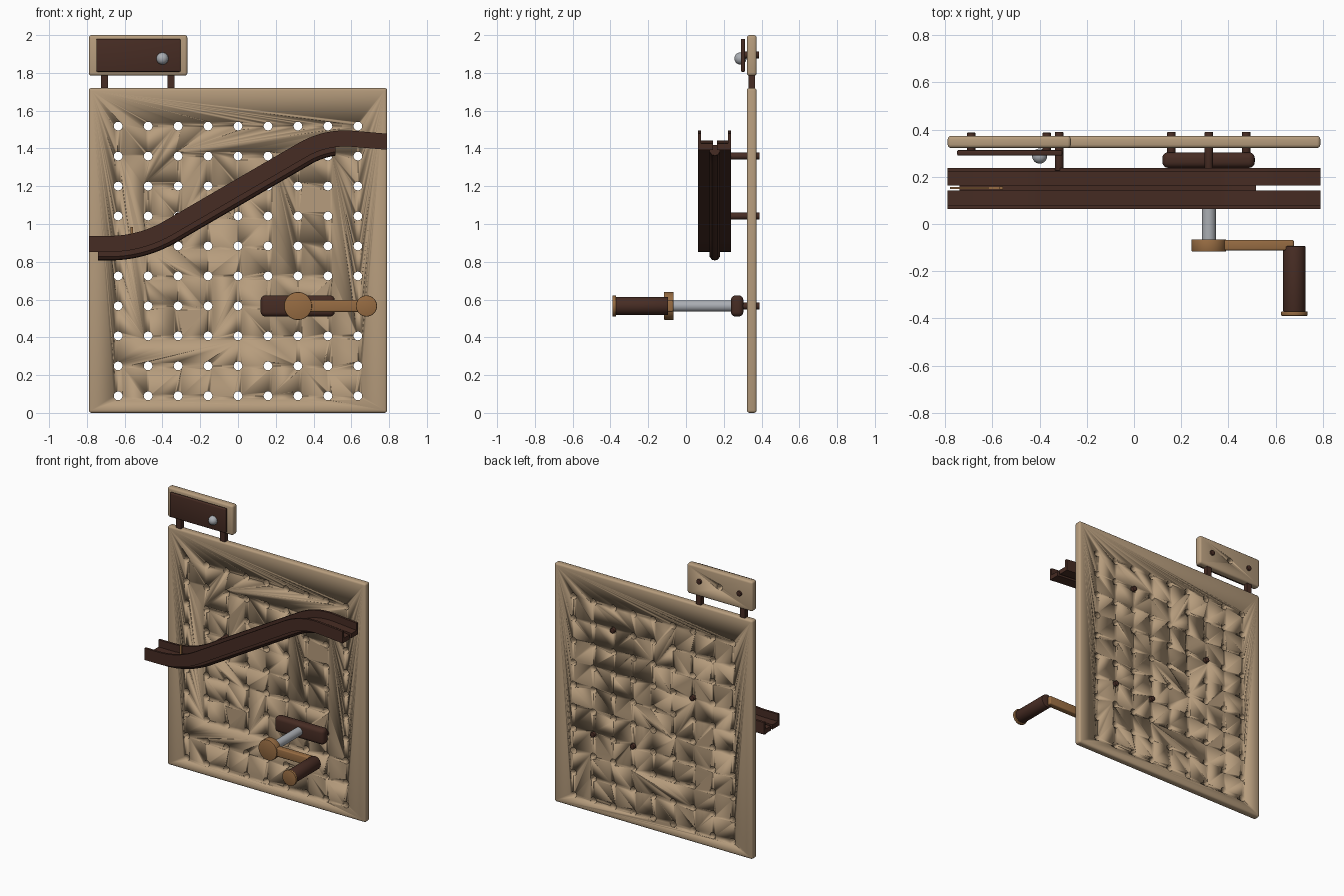
import bpy
import bmesh
from math import pi, radians
from mathutils import Vector, Matrix

cube = bpy.data.objects.get("Cube")
if cube:
    bpy.data.objects.remove(cube, do_unlink=True)


def material(name, rgb):
    mat = bpy.data.materials.new(name)
    mat.use_nodes = True
    color = (*rgb, 1)
    mat.diffuse_color = color
    bsdf = mat.node_tree.nodes["Principled BSDF"]
    bsdf.inputs["Base Color"].default_value = color
    bsdf.inputs["Roughness"].default_value = 0.6
    return mat


TAN = material("light_wood", (0.47, 0.335, 0.205))
DARK = material("dark_walnut", (0.062, 0.025, 0.017))
OAK = material("golden_wood", (0.31, 0.15, 0.055))
STEEL = material("grey_metal", (0.40, 0.42, 0.45))


def finish(name, bm, mat, bevel=0, segments=3):
    bmesh.ops.recalc_face_normals(bm, faces=bm.faces)
    mesh = bpy.data.meshes.new(name)
    bm.to_mesh(mesh)
    bm.free()
    mesh.materials.append(mat)
    obj = bpy.data.objects.new(name, mesh)
    bpy.context.collection.objects.link(obj)
    bpy.ops.object.select_all(action="DESELECT")
    obj.select_set(True)
    bpy.context.view_layer.objects.active = obj
    if bevel:
        mod = obj.modifiers.new("rounded_edges", "BEVEL")
        mod.width, mod.segments = bevel, segments
        bpy.ops.object.modifier_apply(modifier=mod.name)
    bpy.ops.object.shade_smooth_by_angle(angle=radians(35))
    return obj


def box(name, low, high, mat, bevel=0, segments=3):
    low, high = Vector(low), Vector(high)
    bm = bmesh.new()
    bmesh.ops.create_cube(bm, size=1)
    bmesh.ops.scale(bm, vec=high - low, verts=bm.verts)
    bmesh.ops.translate(bm, vec=(low + high) / 2, verts=bm.verts)
    return finish(name, bm, mat, bevel, segments)


def add_rod(bm, x, z, y0, y1, radius, sides):
    place = Matrix.Translation((x, (y0 + y1) / 2, z)) @ Matrix.Rotation(pi / 2, 4, "X")
    bmesh.ops.create_cone(bm, cap_ends=True, segments=sides, radius1=radius,
                          radius2=radius, depth=y1 - y0, matrix=place)


def rod(name, x, z, y0, y1, radius, mat, bevel=0, sides=32):
    bm = bmesh.new()
    add_rod(bm, x, z, y0, y1, radius, sides)
    return finish(name, bm, mat, bevel, 2)


def drill(obj, spots, radius):
    bm = bmesh.new()
    for x, z in spots:
        add_rod(bm, x, z, 0.25, 0.45, radius, 20)
    cutter = finish("hole_cutter", bm, obj.data.materials[0])
    cutter.hide_render = True
    bpy.context.view_layer.objects.active = obj
    mod = obj.modifiers.new("holes", "BOOLEAN")
    mod.operation, mod.solver, mod.object = "DIFFERENCE", "EXACT", cutter
    bpy.ops.object.modifier_apply(modifier=mod.name)
    bpy.data.objects.remove(cutter, do_unlink=True)


def sweep(name, path, profile, mat):
    """Carry a (y, height) section along an (x, z) path with upright ends."""
    bm = bmesh.new()
    rings = []
    last = len(path) - 1
    for i, p in enumerate(path):
        up = Vector((0, 1))
        if 0 < i < last:
            run = (path[i + 1] - path[i - 1]).normalized()
            up = Vector((-run.y, run.x))
        rings.append([bm.verts.new((p.x + up.x * h, y, p.y + up.y * h))
                      for y, h in profile])
    n = len(profile)
    for a, b in zip(rings, rings[1:]):
        for j in range(n):
            bm.faces.new((a[j], a[(j + 1) % n], b[(j + 1) % n], b[j]))
    bm.faces.new(rings[0])
    bm.faces.new(rings[-1])
    return finish(name, bm, mat)


def rounded_path(points, reach, steps=16):
    pts = [Vector(p) for p in points]
    out = [pts[0]]
    for before, corner, after in zip(pts, pts[1:], pts[2:]):
        a = corner + (before - corner).normalized() * reach
        b = corner + (after - corner).normalized() * reach
        for i in range(steps + 1):
            t = i / steps
            out.append(a * (1 - t) ** 2 + corner * 2 * t * (1 - t) + b * t * t)
    return out + [pts[-1]]


# Perforated board
GRID = 0.1587
board = box("pegboard", (-0.79, 0.322, 0), (0.79, 0.374, 1.72), TAN, 0.014)
drill(board, [((c - 4) * GRID, 0.09 + r * GRID) for c in range(9) for r in range(10)], 0.023)

# Ramp channel: two L-shaped halves with an open slot between them
path = rounded_path([(-0.79, 0.937), (-0.525, 0.937), (0.455, 1.507), (0.79, 1.478)], 0.16)
TOP_FLOOR, BOTTOM = -0.052, -0.085
for side, outer, inner in (("front", 0.063, 0.142), ("back", 0.238, 0.163)):
    wall = outer + (0.016 if inner > outer else -0.016)
    sweep(side + "_track_rail", path,
          [(outer, 0), (wall, 0), (wall, TOP_FLOOR), (inner, TOP_FLOOR),
           (inner, BOTTOM), (outer, BOTTOM)], DARK)

# Rounded keel under the channel
keel_path = [Vector((-0.74, 0.937))] + [p for p in path if -0.74 < p.x < 0.53]
sweep("track_keel", keel_path,
      [(0.125, -0.075), (0.18, -0.075), (0.18, -0.11), (0.168, -0.126),
       (0.1525, -0.13), (0.137, -0.126), (0.125, -0.11)], DARK)

# Thin stop lever sitting in the slot
box("stop_lever_bar", (-0.78, 0.149, 0.855), (-0.555, 0.157, 0.872), OAK)
box("stop_lever_pin", (-0.57, 0.147, 0.855), (-0.555, 0.159, 0.985), OAK)

# Pegs holding the ramp
for i, (col, row) in enumerate(((-2, 6), (2, 8))):
    rod(f"track_peg_{i + 1}", col * GRID, 0.09 + row * GRID, 0.225, 0.39, 0.018, DARK, 0.003)

# Crank mount and its pegs
AXIS_X, AXIS_Z = 2 * GRID, 0.566
box("crank_mount", (0.12, 0.238, 0.51), (0.512, 0.304, 0.622), DARK, 0.025, 4)
for i, col in enumerate((1, 3)):
    rod(f"mount_peg_{i + 1}", col * GRID, AXIS_Z, 0.29, 0.39, 0.018, DARK, 0.003)

# Crank shaft, hub, arm and handle
GRIP_X = 0.68
rod("crank_shaft", AXIS_X, AXIS_Z, -0.075, 0.25, 0.03, STEEL)
rod("crank_hub", AXIS_X, AXIS_Z, -0.117, -0.065, 0.074, OAK, 0.005, 48)
box("crank_arm", (AXIS_X, -0.112, 0.535), (0.678, -0.067, 0.597), OAK, 0.008)
rod("crank_grip", GRIP_X, AXIS_Z, -0.372, -0.094, 0.048, DARK, 0.004)
rod("grip_end_cap", GRIP_X, AXIS_Z, -0.39, -0.37, 0.056, OAK, 0.004)

# Display sign on two posts
sign = box("sign_board", (-0.79, 0.322, 1.785), (-0.268, 0.374, 2.0), TAN, 0.014)
drill(sign, [(-0.53, 1.895)], 0.022)
box("sign_panel", (-0.75, 0.29, 1.806), (-0.304, 0.313, 1.98), DARK, 0.006)
for i, (post_x, peg_x) in enumerate(((-0.706, -0.69), (-0.355, -0.37))):
    box(f"sign_post_{i + 1}", (post_x - 0.019, 0.332, 1.70),
        (post_x + 0.019, 0.364, 1.80), DARK)
    rod(f"sign_peg_{i + 1}", peg_x, 1.895, 0.305, 0.387, 0.018, DARK, 0.003)

# Metal knob on the sign
bm = bmesh.new()
bmesh.ops.create_uvsphere(bm, u_segments=32, v_segments=16, radius=0.032,
                          matrix=Matrix.Translation((-0.4, 0.288, 1.876)))
finish("sign_knob", bm, STEEL)
